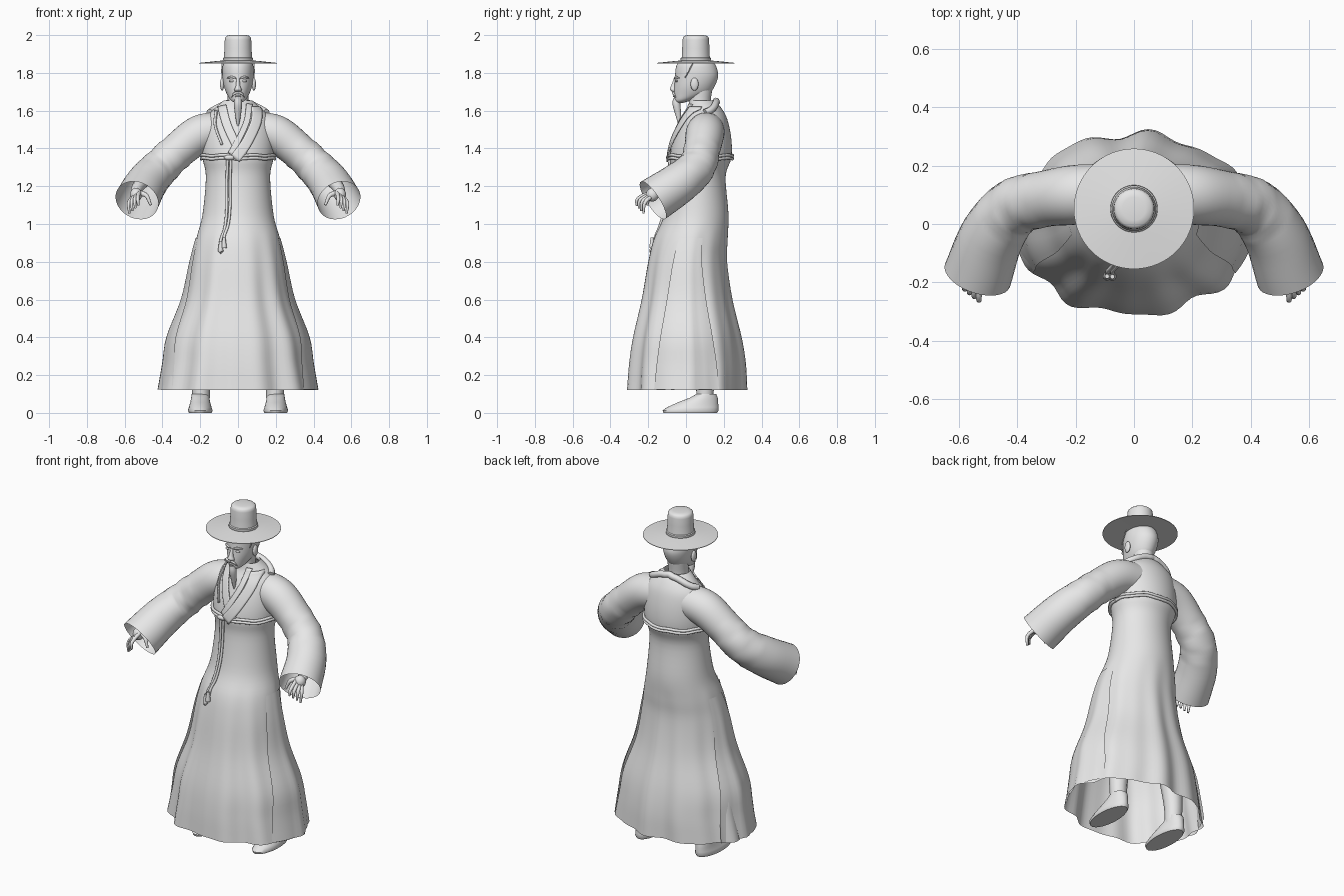
import bpy, bmesh
from math import sin, cos, pi, radians, sqrt
from mathutils import Vector

cube = bpy.data.objects.get("Cube")
if cube:
    bpy.data.objects.remove(cube)

cloth = bpy.data.materials.new("plain grey")
cloth.use_nodes = True
GREY = (0.8, 0.8, 0.8, 1)
cloth.diffuse_color = GREY
cloth.node_tree.nodes["Principled BSDF"].inputs["Base Color"].default_value = GREY


# ---------- helpers ----------
def add(name, data):
    ob = bpy.data.objects.new(name, data)
    bpy.context.collection.objects.link(ob)
    data.materials.append(cloth)
    return ob


def mesh_object(name, bm, thick=0, sharp=45):
    bmesh.ops.recalc_face_normals(bm, faces=bm.faces)
    me = bpy.data.meshes.new(name)
    bm.to_mesh(me)
    bm.free()
    me.shade_smooth()
    me.set_sharp_from_angle(angle=radians(sharp))
    ob = add(name, me)
    if thick:
        mod = ob.modifiers.new("thickness", "SOLIDIFY")
        mod.thickness = thick
        mod.offset = 0
    return ob


def smooth(keys, steps=5):
    """Catmull-Rom resampling of a list of tuples."""
    k = [Vector(p) for p in keys]
    k = [2 * k[0] - k[1]] + k + [2 * k[-1] - k[-2]]
    out = []
    for a, b, c, d in zip(k, k[1:], k[2:], k[3:]):
        for i in range(steps):
            t = i / steps
            out.append(0.5 * (2 * b + (c - a) * t + (2 * a - 5 * b + 4 * c - d) * t * t
                              + (3 * b - a - 3 * c + d) * t ** 3))
    return out + [k[-2]]


def grid(name, rows, closed=False, caps=False, thick=0, sharp=45):
    """Skin rows of points; closed joins each row into a ring."""
    bm = bmesh.new()
    vs = [[bm.verts.new(p) for p in row] for row in rows]
    n = len(rows[0])
    for r, s in zip(vs, vs[1:]):
        for i in range(n if closed else n - 1):
            j = (i + 1) % n
            bm.faces.new((r[i], r[j], s[j], s[i]))
    if caps:
        bm.faces.new(vs[0])
        bm.faces.new(vs[-1])
    return mesh_object(name, bm, thick, sharp)


def ring_point(ring, a, grow=0.0):
    """Point on an oval ring (z, half width, front y, back y)."""
    z, hx, yf, yb = ring
    return Vector(((hx + grow) * cos(a), (yf + yb) / 2 + ((yb - yf) / 2 + grow) * sin(a), z))


def oval_loft(name, rings, n=40, **kw):
    rows = [[ring_point(r, 2 * pi * i / n) for i in range(n)] for r in rings]
    return grid(name, rows, closed=True, **kw)


def tube(name, pts, radii, size=0.01):
    cu = bpy.data.curves.new(name, "CURVE")
    cu.dimensions = "3D"
    cu.bevel_depth = size
    cu.bevel_resolution = 3
    cu.use_fill_caps = True
    path = smooth([(*p, r) for p, r in zip(pts, radii)], 4)
    sp = cu.splines.new("POLY")
    sp.points.add(len(path) - 1)
    for q, v in zip(sp.points, path):
        q.co = (*v[:3], 1)
        q.radius = v[3]
    sp.use_smooth = True
    return add(name, cu)


def ball(name, loc, scale):
    bm = bmesh.new()
    bmesh.ops.create_uvsphere(bm, u_segments=20, v_segments=12, radius=1)
    bmesh.ops.scale(bm, vec=scale, verts=bm.verts)
    bmesh.ops.translate(bm, vec=loc, verts=bm.verts)
    return mesh_object(name, bm)


# ---------- robe: z, half width, front y, back y ----------
robe = smooth([(.12, .41, -.31, .31), (.26, .38, -.30, .305), (.4, .355, -.28, .285),
               (.6, .28, -.235, .24), (.8, .245, -.2, .215), (.92, .222, -.17, .22),
               (1.05, .188, -.115, .225), (1.25, .17, -.08, .21), (1.35, .188, -.085, .24),
               (1.45, .19, -.065, .24), (1.55, .175, -.025, .22), (1.61, .125, .01, .19),
               (1.655, .075, .02, .15)])


def robe_ring(z):
    for a, b in zip(robe, robe[1:]):
        if z <= b[0]:
            return a.lerp(b, max(0, (z - a[0]) / (b[0] - a[0])))
    return robe[-1]


def fold(z, a):
    return .013 * max(0, 1 - z) * (sin(9 * a + 1.5) + .6 * sin(14 * a))


def front(x, z, lift):
    r = robe_ring(z)
    s = max(-1, min(1, x / r[1]))
    a = -pi / 2 + pi / 2 * s if abs(s) == 1 else None
    y = (r[2] + r[3]) / 2 - (r[3] - r[2]) / 2 * sqrt(1 - s * s)
    return Vector((x if a is None else r[1] * s, y - lift, z))


N = 108
grid("robe", [[ring_point(r, 2 * pi * i / N, fold(r[0], 2 * pi * i / N)) for i in range(N)]
              for r in robe], closed=True)


# collar bands and lapels laid over the chest
def band(name, pts, width, lift):
    path = smooth(pts, 6)
    rows = []
    for i, p in enumerate(path):
        d = (path[min(i + 1, len(path) - 1)] - path[max(i - 1, 0)]).normalized()
        side = Vector((-d.y, d.x))
        rows.append([front(*(p + side * width * (k / 6 - .5)), lift) for k in range(7)])
    grid(name, rows, thick=.008)


band("under_collar_band", [(-.085, 1.625), (-.06, 1.53), (-.015, 1.43), (.03, 1.36)], .045, .008)
band("inner_collar_band", [(.06, 1.635), (.045, 1.54), (.0, 1.44), (-.04, 1.37)], .03, .009)
band("over_collar_band", [(.1, 1.62), (.095, 1.54), (.045, 1.43), (-.015, 1.345)], .055, .014)
band("lapel_edge", [(-.115, 1.6), (-.12, 1.52), (-.085, 1.42)], .012, .006)
loop = [(z, i * pi / 12) for i, z in enumerate([1.6, 1.61, 1.625, 1.64, 1.65, 1.655, 1.66,
                                                1.655, 1.65, 1.64, 1.625, 1.61, 1.6])]
tube("back_collar", [ring_point(robe_ring(z - .01), a, .004) for z, a in loop], [1] * 13, .019)

# chest cord, knot and hanging tassels
for k in (0, 1):
    tube(f"chest_cord_{k + 1}",
         [ring_point(robe_ring(1.355), pi * i / 12, .006) + Vector((0, 0, .016 * k - .008
          + .003 * sin(2 * i))) for i in range(25)], [1] * 25, .008)
ball("cord_knot", front(-.045, 1.352, .012), (.03, .014, .014))
for k, shift in enumerate((0, .018)):
    path = [front(x + shift, z + shift, .008) for x, z in
            [(-.055, 1.35), (-.06, 1.2), (-.06, 1.08), (-.07, .98), (-.09, .92), (-.092, .86)]]
    tube(f"hanging_cord_{k + 1}", path, [1] * 6, .0075)
    tube(f"tassel_{k + 1}", [path[-1] + Vector((0, 0, .05)), path[-1], path[-1]
         - Vector((0, 0, .005))], [.7, 1.3, 1.2], .011)

# ---------- head ----------
oval_loft("head", smooth([(1.64, .012, -.052, -.02), (1.655, .038, -.06, .03),
                          (1.69, .06, -.064, .12), (1.73, .075, -.062, .152),
                          (1.78, .083, -.058, .17), (1.82, .083, -.055, .165),
                          (1.85, .076, -.045, .15), (1.87, .05, -.02, .12)], 4), caps=True)
oval_loft("neck", smooth([(1.55, .075, -.01, .15), (1.63, .055, .015, .13),
                          (1.72, .058, .01, .14)], 4), n=28)
oval_loft("nose", smooth([(1.70, .017, -.072, -.05), (1.712, .02, -.086, -.05),
                          (1.73, .012, -.08, -.05), (1.77, .008, -.064, -.045)], 3), n=14, caps=True)
ball("lower_lip", (0, -.062, 1.676), (.017, .007, .005))
tube("beard", [(0, -.052, 1.665), (0, -.05, 1.63), (0, -.04, 1.57), (0, -.034, 1.505)],
     [1.5, 1.8, 1.2, .15], .012)

for s, side in ((1, "left"), (-1, "right")):
    # face details
    ball(f"{side}_ear", (s * .084, .045, 1.74), (.011, .021, .034))
    ball(f"{side}_eye", (s * .033, -.05, 1.757), (.015, .007, .006))
    tube(f"{side}_brow", [(s * .012, -.061, 1.772), (s * .035, -.054, 1.778),
                          (s * .058, -.036, 1.772)], [.7, 1, .5], .006)
    tube(f"{side}_moustache", [(0, -.068, 1.694), (s * .02, -.065, 1.69), (s * .034, -.055, 1.67)],
         [1, 1, .3], .006)
    tube(f"{side}_hat_string", [(s * .084, .035, 1.85), (s * .086, .015, 1.81),
                                (s * .084, -.005, 1.775)], [1, 1, 1], .003)

    # sleeve: x, y, z, radius along the arm, mouth open
    arm = smooth([(.08, .11, 1.5, .095), (.2, .1, 1.475, .102), (.31, .085, 1.395, .096),
                  (.41, .055, 1.3, .1), (.485, -.04, 1.215, .11), (.535, -.175, 1.125, .118)], 5)
    rows = []
    for i, p in enumerate(arm):
        d = (arm[min(i + 1, len(arm) - 1)] - arm[max(i - 1, 0)]).to_3d().normalized()
        u = d.cross(Vector((0, 1, 1))).normalized()
        v = d.cross(u)
        crease = .035 * sin(i * 1.9) if 10 < i < 19 else 0
        rows.append([Vector((s * q.x, q.y, q.z)) for q in
                     (p.to_3d() + p[3] * (1 + crease * sin(3 * t)) * (u * cos(t) + v * sin(t))
                      for t in (2 * pi * k / 36 for k in range(36)))])
    grid(f"{side}_sleeve", rows, closed=True)

    # forearm, hand and fingers
    tube(f"{side}_forearm", [(s * .42, .05, 1.29), (s * .5, -.05, 1.23), (s * .535, -.13, 1.185),
                             (s * .54, -.175, 1.155)], [1.3, 1.1, .9, .7], .034)
    ball(f"{side}_palm", (s * .54, -.178, 1.155), (.032, .034, .036))
    for k in range(4):
        x, y = .575 - .016 * k, -.225 - .012 * k
        tube(f"{side}_finger_{k + 1}", [(s * (.555 - .01 * k), -.185, 1.145 + .008 * k),
             (s * (x + .004), y + .006, 1.11 + .008 * k), (s * x, y, 1.055 + .014 * k)],
             [1.2, 1, .6], .0095)
    tube(f"{side}_thumb", [(s * .525, -.175, 1.165), (s * .485, -.195, 1.15),
                           (s * .462, -.205, 1.1)], [1.5, 1.1, .6], .0105)

    # overlapping side pleat of the skirt
    rows = []
    for j in range(21):
        z = .125 + .04 * j
        span = .32 + .25 * (1 - j / 20)
        angles = [span * (k / 7 - 1) for k in range(15)]
        rows.append([ring_point(robe_ring(z), t, .003 + max(0, fold(z, t))
                     + .014 * sin(pi * j / 20)) * 1 for t in angles])
    grid(f"{side}_side_pleat", [[Vector((s * p.x, p.y, p.z)) for p in r] for r in rows])

    # leg and shoe
    tube(f"{side}_leg", [(s * .195, .1, .06), (s * .195, .1, .2), (s * .17, .09, .45),
                         (s * .12, .07, .85)], [.9, 1.05, 1.4, 1.7], .05)
    shoe = oval_loft(f"{side}_shoe", [(0, .06, -.12, .165), (.012, .066, -.124, .172),
                                      (.03, .06, -.1, .172), (.055, .053, -.045, .17),
                                      (.08, .048, .02, .168), (.1, .045, .055, .16)],
                     n=32, caps=True, sharp=60)
    shoe.location.x = s * .2

# ---------- hat: z, radius ----------
def hat_part(name, profile, **kw):
    oval_loft(name, [(z, r, .052 - r, .052 + r) for z, r in profile], n=64, **kw)


hat_part("hat_brim", [(1.852, .004), (1.85, .206), (1.853, .206), (1.862, .12), (1.866, .075)])
hat_part("hat_crown", [(1.86, .077), (1.88, .074), (1.93, .072), (1.975, .07), (1.988, .068),
                       (1.996, .06), (2.0, .04), (2.0, .003)], caps=True)
hat_part("hat_band", [(1.862, .078), (1.866, .081), (1.878, .08), (1.882, .075)])
